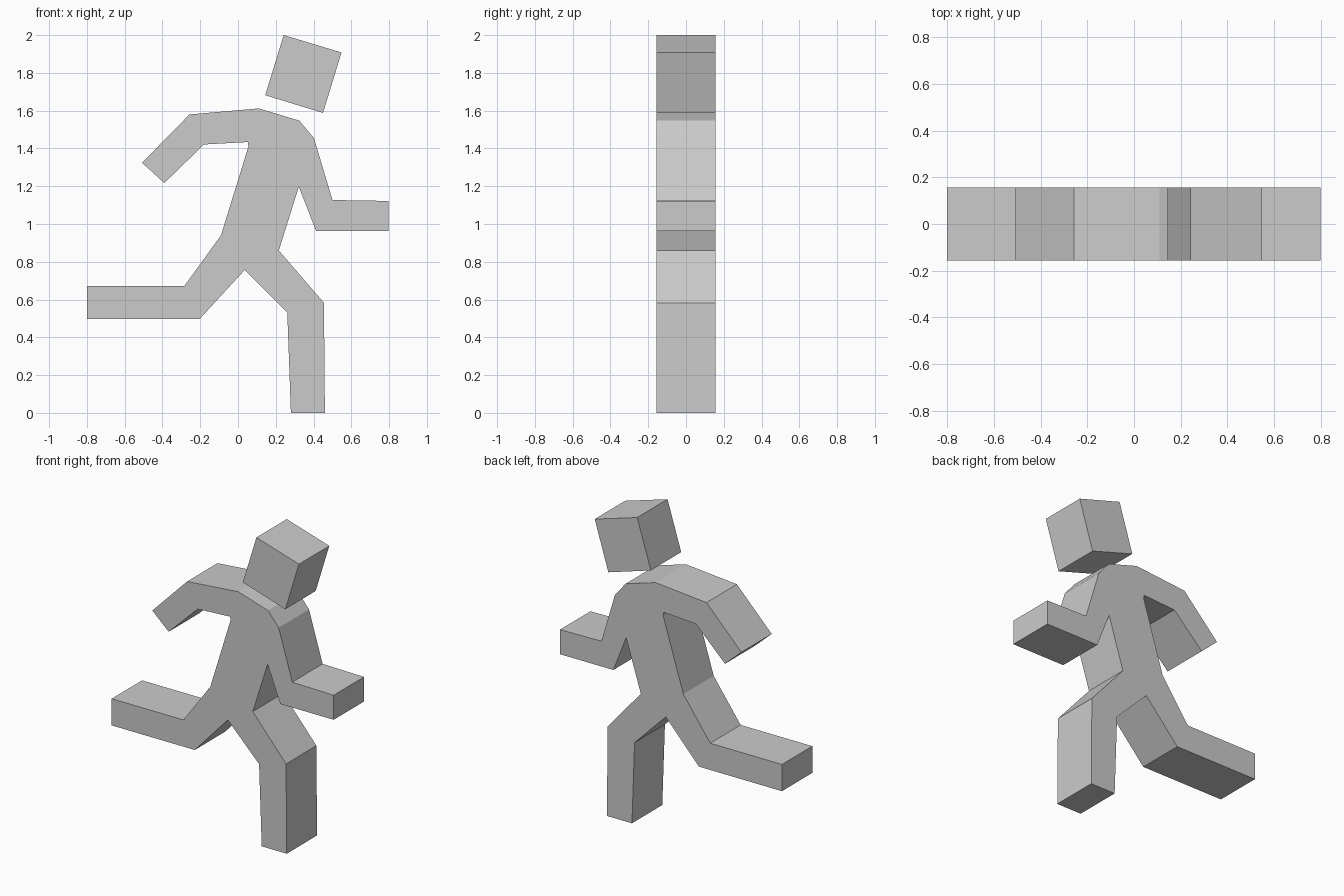
import bpy, bmesh
from mathutils import Vector

HALF_DEPTH = 0.156

cube = bpy.data.objects.get("Cube")
if cube:
    bpy.data.objects.remove(cube, do_unlink=True)

grey = bpy.data.materials.new("plain grey")
grey.use_nodes = True
grey.diffuse_color = (0.6, 0.6, 0.6, 1)
grey.node_tree.nodes["Principled BSDF"].inputs["Base Color"].default_value = grey.diffuse_color


def slab(name, outline):
    """Extrude an x-z outline through the full depth."""
    bm = bmesh.new()
    face = bm.faces.new([bm.verts.new((x, -HALF_DEPTH, z)) for x, z in outline])
    side = bmesh.ops.extrude_face_region(bm, geom=[face], use_keep_orig=True)
    verts = [v for v in side["geom"] if isinstance(v, bmesh.types.BMVert)]
    bmesh.ops.translate(bm, verts=verts, vec=Vector((0, 2 * HALF_DEPTH, 0)))
    bmesh.ops.recalc_face_normals(bm, faces=bm.faces)
    mesh = bpy.data.meshes.new(name)
    bm.to_mesh(mesh)
    bm.free()
    mesh.materials.append(grey)
    obj = bpy.data.objects.new(name, mesh)
    bpy.context.collection.objects.link(obj)
    return obj


# Outline pieces, running clockwise around the running figure
shoulders = [(-0.257, 1.58), (0.11, 1.612), (0.325, 1.547), (0.402, 1.455)]
front_arm = [(0.5, 1.127), (0.798, 1.122), (0.798, 0.962), (0.414, 0.962), (0.322, 1.197)]
front_leg = [(0.216, 0.86), (0.455, 0.583), (0.46, 0), (0.28, 0), (0.261, 0.53)]
rear_leg = [(0.036, 0.757), (-0.202, 0.498), (-0.8, 0.498), (-0.8, 0.672), (-0.284, 0.672)]
rear_arm = [(-0.09, 0.94), (0.055, 1.41), (0.053, 1.434), (-0.18, 1.421),
            (-0.39, 1.217), (-0.508, 1.324)]
slab("running_body", shoulders + front_arm + front_leg + rear_leg + rear_arm)

# Tilted head floating above the shoulders
slab("head", [(0.242, 2), (0.548, 1.908), (0.45, 1.588), (0.144, 1.682)])
